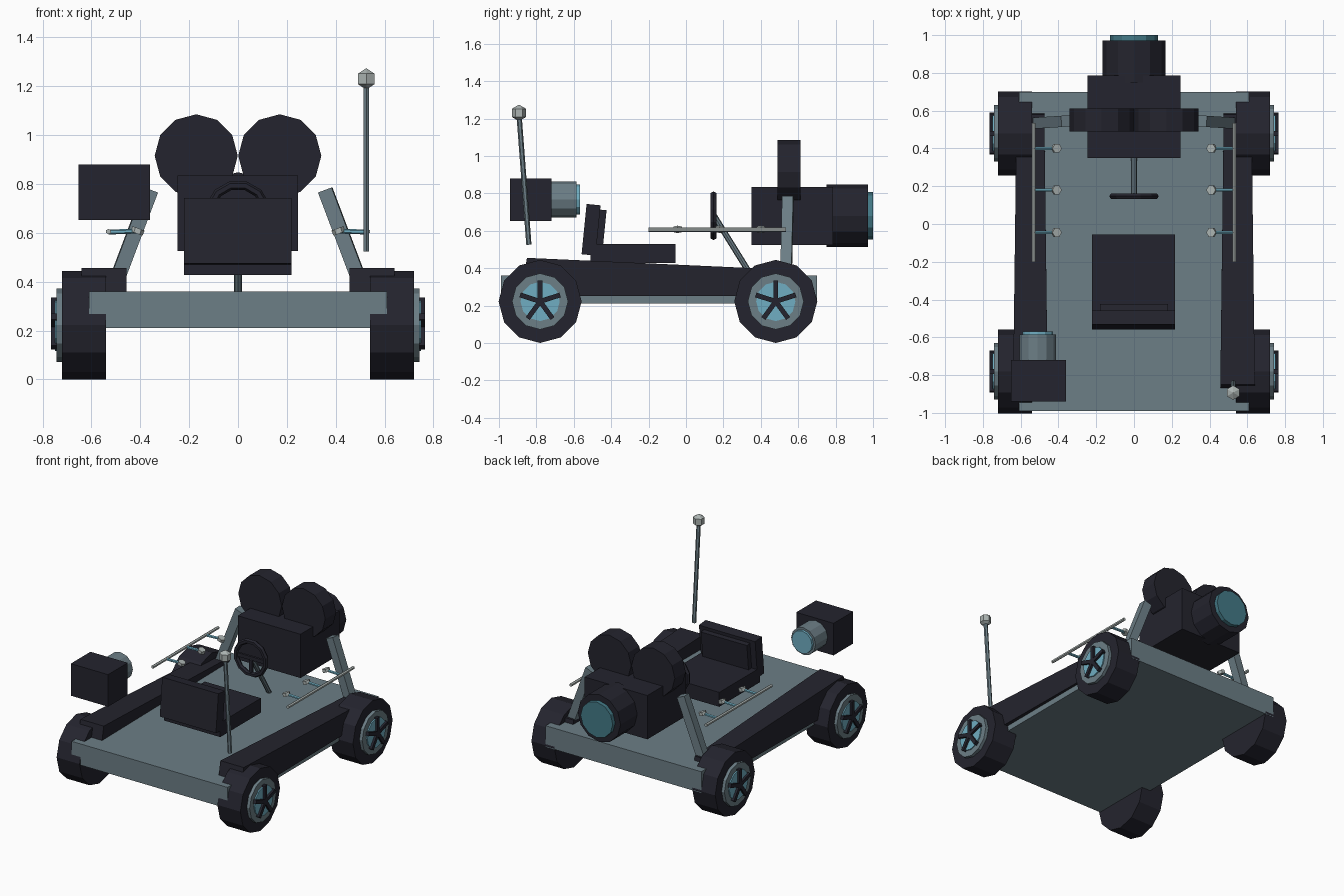
import bpy, bmesh, math
from mathutils import Vector, Matrix

if "Cube" in bpy.data.objects:
    bpy.data.objects.remove(bpy.data.objects["Cube"])


def material(name, r, g, b):
    lin = lambda c: ((c / 255 + 0.055) / 1.055) ** 2.4
    m = bpy.data.materials.new(name)
    m.diffuse_color = (lin(r), lin(g), lin(b), 1)
    m.use_nodes = True
    m.node_tree.nodes["Principled BSDF"].inputs["Base Color"].default_value = m.diffuse_color
    return m


DARK = material("charcoal", 36, 36, 46)
SLATE = material("slate", 108, 126, 134)
TEAL = material("pale teal", 112, 174, 194)
LENS = material("lens teal", 68, 122, 135)
LIGHT = material("light grey", 172, 180, 178)


def finish(name, bm, mat):
    bmesh.ops.recalc_face_normals(bm, faces=bm.faces)
    me = bpy.data.meshes.new(name)
    bm.to_mesh(me)
    bm.free()
    me.materials.append(mat)
    ob = bpy.data.objects.new(name, me)
    bpy.context.collection.objects.link(ob)
    return ob


def box(name, mat, x, y, z, tilt=0):
    """Box from (min, max) ranges, optionally tilted about its x axis."""
    bm = bmesh.new()
    size = [r[1] - r[0] for r in (x, y, z)]
    mid = Vector([(r[0] + r[1]) / 2 for r in (x, y, z)])
    bmesh.ops.create_cube(bm, size=1, matrix=Matrix.Translation(mid)
                          @ Matrix.Rotation(tilt, 4, 'X') @ Matrix.Diagonal((*size, 1)))
    return finish(name, bm, mat)


def rod(name, mat, a, b, r, sides=12, spin=0, r2=None):
    """Straight prism between two points."""
    a, b = Vector(a), Vector(b)
    d = b - a
    bm = bmesh.new()
    m = (Matrix.Translation((a + b) / 2) @ d.to_track_quat('Z', 'Y').to_matrix().to_4x4()
         @ Matrix.Rotation(spin, 4, 'Z'))
    bmesh.ops.create_cone(bm, cap_ends=True, segments=sides, radius1=r,
                          radius2=r if r2 is None else r2, depth=d.length, matrix=m)
    return finish(name, bm, mat)


def knob(name, mat, centre, r):
    bm = bmesh.new()
    bmesh.ops.create_uvsphere(bm, u_segments=6, v_segments=3, radius=r,
                              matrix=Matrix.Translation(centre))
    return finish(name, bm, mat)


# chassis slab
box("chassis", SLATE, (-0.61, 0.61), (-0.99, 0.70), (0.21, 0.36))

# wheels: tyre, rim, hub plate and five spokes
for s, side in ((-1, "left"), (1, "right")):
    for y, end in ((-0.78, "front"), (0.48, "back")):
        tag = f"{end}_{side}"
        z = 0.222
        rod(f"tyre_{tag}", DARK, (s * 0.54, y, z), (s * 0.72, y, z), 0.222)
        rod(f"rim_{tag}", SLATE, (s * 0.70, y, z), (s * 0.742, y, z), 0.15)
        rod(f"hub_{tag}", TEAL, (s * 0.70, y, z), (s * 0.750, y, z), 0.105)
        bm = bmesh.new()
        for i in range(5):
            m = (Matrix.Translation((s * 0.752, y, z))
                 @ Matrix.Rotation(i * math.tau / 5, 4, 'X')
                 @ Matrix.Translation((0, 0, 0.055)) @ Matrix.Diagonal((0.026, 0.026, 0.115, 1)))
            bmesh.ops.create_cube(bm, size=1, matrix=m)
        finish(f"spokes_{tag}", bm, DARK)

# tapered side rails
for s, side in ((-1, "left"), (1, "right")):
    bm = bmesh.new()
    rings = []
    for y_low, y_top, x0, x1, top in ((-0.89, -0.85, 0.457, 0.64, 0.455),
                                      (0.60, 0.58, 0.475, 0.622, 0.39)):
        rings.append([bm.verts.new((s * x, y, z)) for x, y, z in (
            (x0, y_low, 0.25), (x1, y_low, 0.25), (x1, y_top, top), (x0, y_top, top))])
    for ring in rings:
        bm.faces.new(ring)
    for i in range(4):
        j = (i + 1) % 4
        bm.faces.new((rings[0][i], rings[0][j], rings[1][j], rings[1][i]))
    finish(f"side_rail_{side}", bm, DARK)

    # slanted camera supports
    rod(f"camera_support_{side}", SLATE, (s * 0.51, 0.535, 0.37), (s * 0.357, 0.545, 0.775),
        0.042, sides=4, spin=math.pi / 4)

    # side bars with pegs and knobs
    rod(f"side_bar_{side}", LIGHT, (s * 0.53, -0.20, 0.605), (s * 0.53, 0.535, 0.605), 0.011, 6)
    for i, y in enumerate((-0.045, 0.18, 0.40)):
        rod(f"peg_{side}_{i}", TEAL, (s * 0.53, y, 0.603), (s * 0.41, y, 0.607), 0.010, 6)
        rod(f"peg_knob_{side}_{i}", LIGHT, (s * 0.415, y, 0.597), (s * 0.407, y, 0.618), 0.026, 6)

# seat
box("seat_cushion", DARK, (-0.222, 0.218), (-0.51, -0.055), (0.428, 0.53))
box("seat_back", DARK, (-0.222, 0.218), (-0.545, -0.47), (0.47, 0.74), tilt=-0.1)
box("seat_back_pad", DARK, (-0.18, 0.18), (-0.475, -0.435), (0.50, 0.712), tilt=-0.1)

# steering wheel ring, spokes and column
bm = bmesh.new()
N = 12
loops = []
for i in range(N):
    a = (i + 0.5) * math.tau / N
    loops.append([bm.verts.new(((0.117 + 0.018 * math.cos(b)) * math.cos(a),
                                0.147 + 0.018 * math.sin(b),
                                0.68 + (0.117 + 0.018 * math.cos(b)) * math.sin(a)))
                  for b in (k * math.tau / 6 for k in range(6))])
for i in range(N):
    p, q = loops[i], loops[(i + 1) % N]
    for k in range(6):
        bm.faces.new((p[k], p[(k + 1) % 6], q[(k + 1) % 6], q[k]))
finish("steering_wheel", bm, DARK)
box("steering_crossbar", DARK, (-0.11, 0.11), (0.139, 0.155), (0.667, 0.693))
box("steering_lower_spoke", DARK, (-0.013, 0.013), (0.139, 0.155), (0.57, 0.68))
rod("steering_column", SLATE, (0, 0.15, 0.68), (0, 0.355, 0.35), 0.016, 8)

# film camera with lens and two reels
box("camera_body", DARK, (-0.247, 0.245), (0.35, 0.785), (0.525, 0.835))
rod("camera_barrel", DARK, (0, 0.75, 0.68), (0, 0.972, 0.68), 0.168)
rod("camera_lens", LENS, (0, 0.96, 0.68), (0, 1.0, 0.68), 0.126)
for s, side in ((-1, "left"), (1, "right")):
    rod(f"film_reel_{side}", DARK, (s * 0.171, 0.49, 0.915), (s * 0.171, 0.612, 0.915), 0.17)

# spotlight
box("spotlight_body", DARK, (-0.652, -0.36), (-0.94, -0.72), (0.653, 0.88))
rod("spotlight_barrel", SLATE, (-0.51, -0.73, 0.767), (-0.51, -0.585, 0.767), 0.096)
rod("spotlight_lens", TEAL, (-0.51, -0.60, 0.767), (-0.51, -0.568, 0.767), 0.08)

# antenna
rod("antenna", SLATE, (0.525, -0.84, 0.525), (0.525, -0.892, 1.21), 0.014, 6)
knob("antenna_tip", LIGHT, (0.525, -0.893, 1.23), 0.044)
